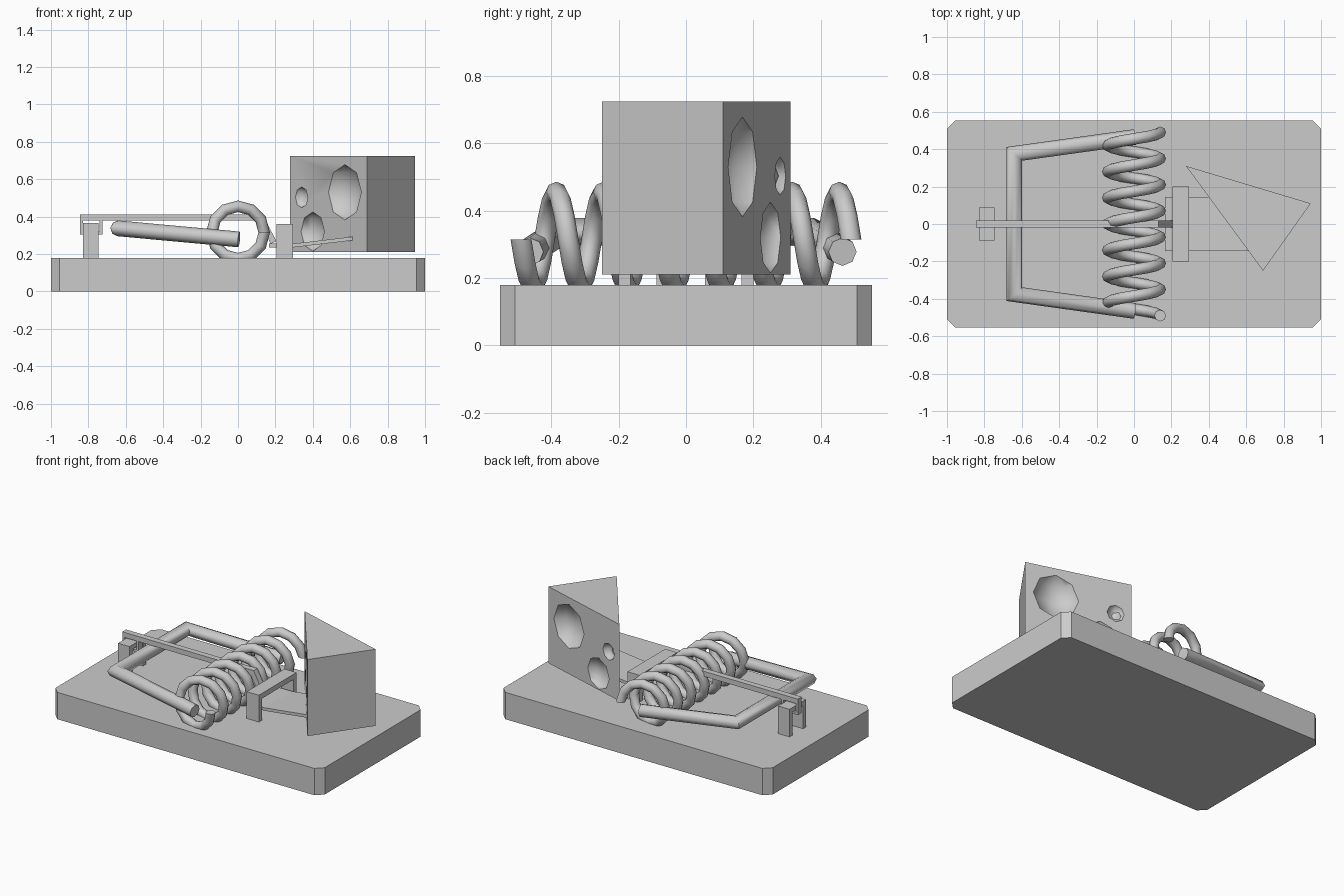
import bpy, bmesh, math
from mathutils import Vector, Matrix

if "Cube" in bpy.data.objects:
    bpy.data.objects.remove(bpy.data.objects["Cube"])


def finish(name, bm, angle=None):
    bmesh.ops.recalc_face_normals(bm, faces=bm.faces[:])
    me = bpy.data.meshes.new(name)
    bm.to_mesh(me)
    bm.free()
    ob = bpy.data.objects.new(name, me)
    bpy.context.collection.objects.link(ob)
    if angle:
        smooth(ob, angle)
    return ob


def smooth(ob, angle):
    bpy.ops.object.select_all(action='DESELECT')
    ob.select_set(True)
    bpy.context.view_layer.objects.active = ob
    bpy.ops.object.shade_smooth_by_angle(angle=math.radians(angle))


def skin(name, rings, closed_ends=True, angle=None):
    """Bridge equal rings of points and cap both ends."""
    bm = bmesh.new()
    vs = [[bm.verts.new(p) for p in ring] for ring in rings]
    n = len(vs[0])
    for a, b in zip(vs, vs[1:]):
        for i in range(n):
            j = (i + 1) % n
            bm.faces.new((a[i], a[j], b[j], b[i]))
    if closed_ends:
        bm.faces.new(vs[0])
        bm.faces.new(vs[-1])
    return finish(name, bm, angle)


def prism(name, outline, lo, hi, axis):
    """Extrude a 2D outline along x, y or z."""
    place = {'x': lambda a, b, t: (t, a, b),
             'y': lambda a, b, t: (a, t, b),
             'z': lambda a, b, t: (a, b, t)}[axis]
    return skin(name, [[place(a, b, t) for a, b in outline] for t in (lo, hi)])


def ribbon(name, path, thick, half_width):
    """Bent flat strip: xz path with thickness, extruded along y."""
    pts = [Vector(p) for p in path]
    left, right = [], []
    for i, p in enumerate(pts):
        d1 = (p - pts[i - 1]).normalized() if i else (pts[1] - p).normalized()
        d2 = (pts[i + 1] - p).normalized() if i < len(pts) - 1 else d1
        m = (d1 + d2).normalized()
        off = Vector((-m.y, m.x)) * (thick / 2 / m.dot(d1))
        left.append(p + off)
        right.append(p - off)
    return prism(name, left + right[::-1], -half_width, half_width, 'y')


def staple(name, x0, x1, half, top, t):
    """Two legs joined by a crossbar."""
    h = half - t
    prism(name, [(-half, .17), (-half, top), (half, top), (half, .17),
                 (h, .17), (h, top - t), (-h, top - t), (-h, .17)], x0, x1, 'x')


# base board with clipped corners
c = .045
X, Y = 1, .553
prism('base_board', [(-X + c, -Y), (X - c, -Y), (X, -Y + c), (X, Y - c),
                     (X - c, Y), (-X + c, Y), (-X, Y - c), (-X, -Y + c)], 0, .18, 'z')

# coil spring: octagon swept along a helix about y
steps, turns = 12, 7
R, r, zc = .14, .031, .315
rings = []
for k in range(steps * turns + 1):
    a = -2 * math.pi * k / steps - 0
    y = -.49 + .98 * k / (steps * turns)
    ring = []
    for j in range(8):
        q = 2 * math.pi * j / 8
        rad = R + r * math.cos(q)
        # goes from +x downward, then round
        ring.append((rad * math.cos(a), y + r * math.sin(q), zc + rad * math.sin(a)))
    rings.append(ring)
skin('coil_spring', rings, angle=60)

# striking bar: mitred octagonal rod
path = [Vector(p) for p in ((.005, -.465, .278), (-.64, -.375, .337),
                            (-.64, .375, .337), (.005, .465, .278))]
rings = []
for i, p in enumerate(path):
    d1 = (p - path[i - 1]).normalized() if i else (path[1] - p).normalized()
    d2 = (path[i + 1] - p).normalized() if i < 3 else d1
    v = d1.cross(Vector((0, 0, 1))).normalized()
    u = v.cross(d1)
    n = (d1 + d2).normalized()
    ring = []
    for j in range(8):
        q = 2 * math.pi * j / 8
        o = .042 * (math.cos(q) * u + math.sin(q) * v)
        ring.append(p + o - d1 * (o.dot(n) / d1.dot(n)))
    rings.append(ring)
skin('striking_bar', rings, angle=60)

# staples holding the arm and the bait plate
staple('arm_staple', -.83, -.745, .087, .365, .03)
staple('plate_staple', .205, .295, .2, .36, .035)

# locking arm and the hook wrapped round its staple
ribbon('locking_arm', [(-.845, .395), (.12, .395), (.19, .262)], .034, .02)
ribbon('arm_hook_outer', [(-.837, .39), (-.837, .312), (-.805, .312)], .015, .02)
ribbon('arm_hook_inner', [(-.732, .39), (-.732, .312), (-.765, .312)], .015, .02)

# bait plate, bent upward under the cheese
ribbon('bait_plate', [(.165, .246), (.3, .246), (.7, .293)], .02, .145)

# cheese wedge
A, B, C = Vector((.278, .31)), Vector((.69, -.25)), Vector((.945, .11))
cheese = prism('cheese', [A, B, C], .21, .724, 'z')

# bowl-shaped holes on both long faces: distance from tip, height, radius, depth
for end, other in ((B, C), (C, B)):
    d = (end - A).normalized()
    for dist, z, rad, depth in ((.495, .53, .148, .085), (.105, .503, .056, .042),
                                (.205, .32, .105, .058)):
        p = A + d * dist
        bm = bmesh.new()
        bmesh.ops.create_uvsphere(bm, u_segments=8, v_segments=4, radius=1)
        bm.transform(Matrix.Translation((p.x, p.y, z))
                     @ Matrix.Rotation(math.atan2(d.y, d.x), 4, 'Z')
                     @ Matrix.Diagonal((rad, depth, rad, 1)))
        cutter = finish('hole_cutter', bm)
        cutter.hide_render = True
        mod = cheese.modifiers.new('hole', 'BOOLEAN')
        mod.operation = 'DIFFERENCE'
        mod.solver = 'EXACT'
        mod.object = cutter
        bpy.context.view_layer.objects.active = cheese
        bpy.ops.object.modifier_apply(modifier=mod.name)
        bpy.data.objects.remove(cutter)
smooth(cheese, 50)
